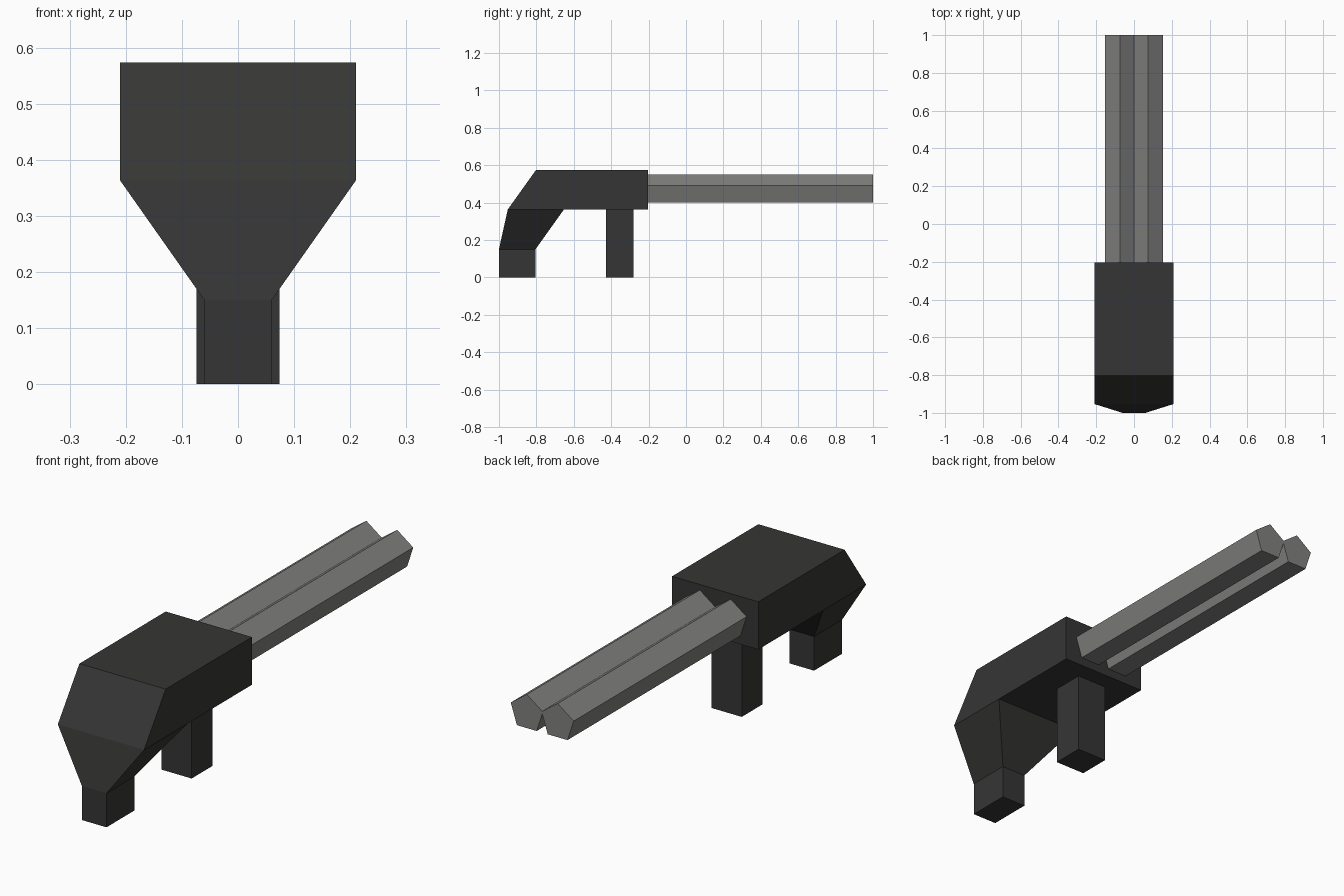
import bpy
import math

if "Cube" in bpy.data.objects:
    bpy.data.objects.remove(bpy.data.objects["Cube"])


def material(name, v):
    m = bpy.data.materials.new(name)
    m.diffuse_color = (v, v, v * 0.98, 1)
    m.use_nodes = True
    m.node_tree.nodes["Principled BSDF"].inputs["Base Color"].default_value = m.diffuse_color
    return m


DARK = material("dark grey", 0.036)
STEEL = material("mid grey", 0.22)


def loft(name, rings, mat):
    """Skin a stack of equal-sized rings, closing both ends."""
    n = len(rings[0])
    verts = [p for r in rings for p in r]
    faces = [tuple(range(n)), tuple(range(len(verts) - n, len(verts)))]
    for k in range(len(rings) - 1):
        for i in range(n):
            j = (i + 1) % n
            faces.append((k * n + i, k * n + j, (k + 1) * n + j, (k + 1) * n + i))
    me = bpy.data.meshes.new(name)
    me.from_pydata(verts, [], faces)
    me.materials.append(mat)
    ob = bpy.data.objects.new(name, me)
    bpy.context.collection.objects.link(ob)
    # consistent outward normals
    bpy.context.view_layer.objects.active = ob
    ob.select_set(True)
    bpy.ops.object.mode_set(mode='EDIT')
    bpy.ops.mesh.select_all(action='SELECT')
    bpy.ops.mesh.normals_make_consistent(inside=False)
    bpy.ops.object.mode_set(mode='OBJECT')
    ob.select_set(False)
    return ob


def rect(hx, y0, y1, z):
    return [(-hx, y0, z), (hx, y0, z), (hx, y1, z), (-hx, y1, z)]


# body: side profile with a sloped rear, extruded across x
profile = [(-0.953, 0.363), (-0.203, 0.363), (-0.203, 0.573), (-0.803, 0.573)]
loft("body", [[(x, y, z) for y, z in profile] for x in (-0.21, 0.21)], DARK)

# rear grip: straight foot flaring out to the body width
loft("rear_grip", [rect(0.06, -1.0, -0.805, 0),
                   rect(0.06, -1.0, -0.805, 0.15),
                   rect(0.21, -0.953, -0.653, 0.363)], DARK)

# front grip
loft("front_grip", [rect(0.074, -0.428, -0.282, 0),
                    rect(0.074, -0.428, -0.282, 0.37)], DARK)

# twin five-sided barrels
R, ZC = 0.082, 0.467
for side, cx in (("left", -0.075), ("right", 0.075)):
    angles = [math.radians(90 + 72 * i) for i in range(5)]
    loft(side + "_barrel",
         [[(cx + R * math.cos(a), y, ZC + R * math.sin(a)) for a in angles]
          for y in (-0.21, 1.0)], STEEL)
